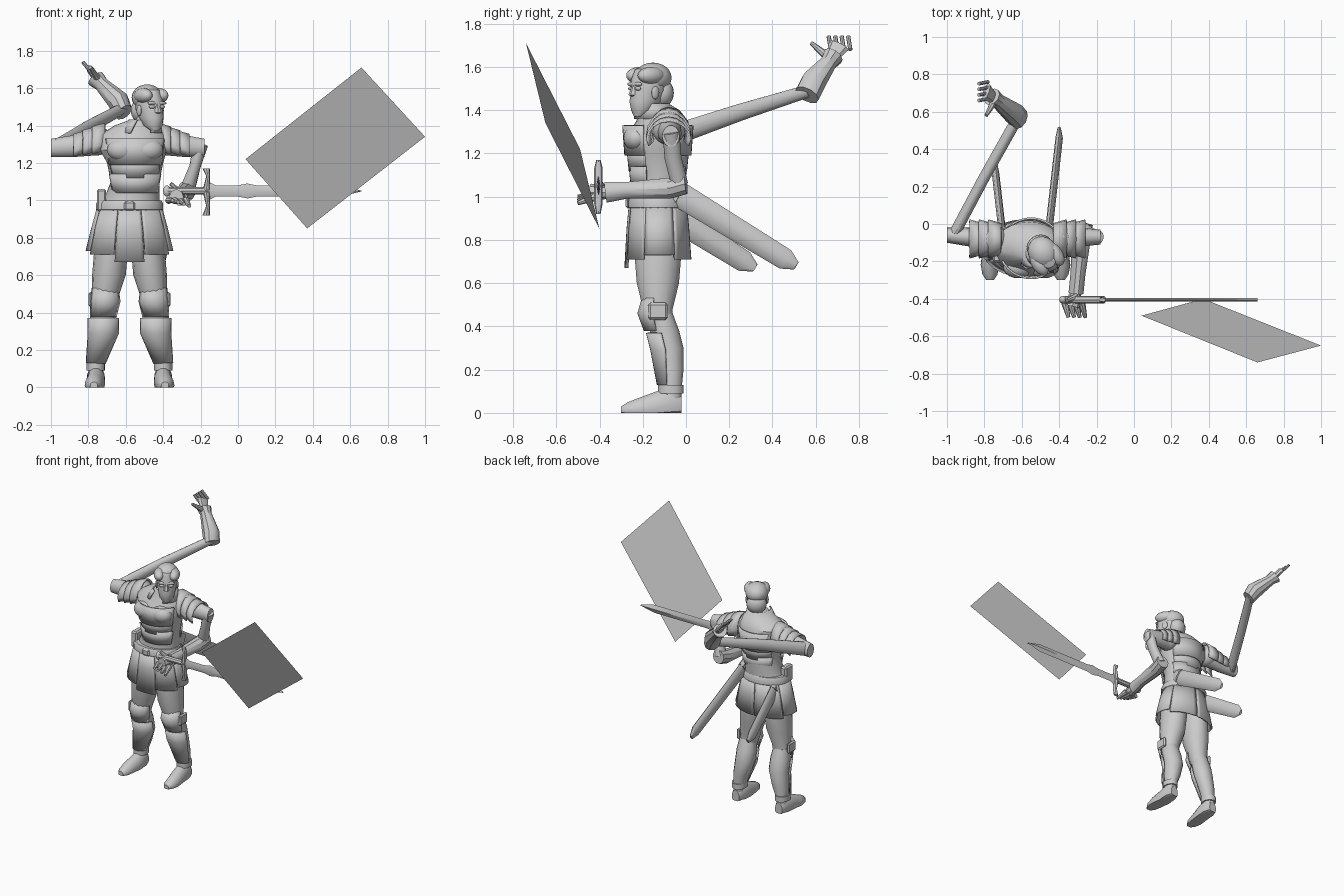
import bpy
import bmesh
from math import cos, sin, radians
from mathutils import Vector, Matrix

cube = bpy.data.objects.get("Cube")
if cube:
    bpy.data.objects.remove(cube, do_unlink=True)

# One plain grey for everything
grey = bpy.data.materials.new("plain grey")
grey.use_nodes = True
tone = (0.6, 0.6, 0.6, 1)
grey.diffuse_color = tone
grey.node_tree.nodes["Principled BSDF"].inputs["Base Color"].default_value = tone

X, Y, Z = Vector((1, 0, 0)), Vector((0, 1, 0)), Vector((0, 0, 1))
MID = -.58  # the body's own centre line
SIDES = (("right", -1), ("left", 1))


def finish(name, bm, matrix=None, thick=0, angle=35):
    """Turn a bmesh into a named, shaded object."""
    if matrix:
        bm.transform(matrix)
    bmesh.ops.recalc_face_normals(bm, faces=bm.faces)
    mesh = bpy.data.meshes.new(name)
    bm.to_mesh(mesh)
    bm.free()
    mesh.materials.append(grey)
    mesh.shade_smooth()
    mesh.set_sharp_from_angle(angle=radians(angle))
    obj = bpy.data.objects.new(name, mesh)
    bpy.context.collection.objects.link(obj)
    if thick:
        solid = obj.modifiers.new("thickness", 'SOLIDIFY')
        solid.thickness = thick
        solid.offset = 0
    return obj


def loft(name, rows, side=X, axis=None, n=14, arc=None, thick=0, matrix=None):
    """Skin ellipses (x, y, z, radius a, radius b); an arc makes an open plate."""
    bm = bmesh.new()
    d = axis or (Vector(rows[-1][:3]) - Vector(rows[0][:3])).normalized()
    u = (side - d * side.dot(d)).normalized()
    v = d.cross(u)
    start, end = arc or (0, 360)
    rings = []
    for x, y, z, a, b in rows:
        ring = []
        for i in range(n + 1 if arc else n):
            t = radians(start + (end - start) * i / n)
            p = Vector((x, y, z)) + u * a * cos(t) + v * b * sin(t)
            p.z = max(p.z, 0)
            ring.append(bm.verts.new(p))
        rings.append(ring)
    for low, high in zip(rings, rings[1:]):
        for i in range(n):
            j = (i + 1) % len(low)
            bm.faces.new((low[i], low[j], high[j], high[i]))
    if not arc:
        bm.faces.new(rings[0])
        bm.faces.new(rings[-1])
    return finish(name, bm, matrix, thick)


def ball(name, centre, size, matrix=None):
    bm = bmesh.new()
    bmesh.ops.create_uvsphere(bm, u_segments=20, v_segments=12, radius=1)
    bm.transform(Matrix.Translation(centre) @ Matrix.Diagonal((*size, 1)))
    return finish(name, bm, matrix)


def block(name, centre, size):
    bm = bmesh.new()
    bmesh.ops.create_cube(bm, size=1)
    bm.transform(Matrix.Translation(centre) @ Matrix.Diagonal((*size, 1)))
    bmesh.ops.bevel(bm, geom=bm.edges[:], offset=.01, segments=1, affect='EDGES')
    return finish(name, bm)


def rod(name, a, b, r, tip=None, side=X):
    return loft(name, [(*a, r, r), (*b, tip or r, tip or r)], side, n=8)


# Torso, belt and collar
loft("torso", [(-.58, -.13, .9, .16, .12), (-.57, -.12, 1, .15, .12), (-.55, -.12, 1.1, .13, .12),
               (-.55, -.13, 1.2, .15, .14), (-.56, -.13, 1.27, .18, .15), (-.56, -.11, 1.35, .18, .12),
               (-.54, -.12, 1.4, .12, .09), (-.52, -.14, 1.43, .06, .06)], axis=Z, n=24)
loft("belt", [(-.58, -.13, z, r, r - .04) for z, r in ((.94, .17), (.95, .18), (.98, .18), (1, .17))],
     axis=Z, n=24)
loft("collar", [(-.52, -.15, 1.36, .11, .1), (-.5, -.16, 1.43, .08, .08)], axis=Z, n=20,
     arc=(-60, 240), thick=.01)
loft("neck", [(-.52, -.14, 1.35, .06, .06), (-.48, -.16, 1.47, .05, .05)], axis=Z)

# Layered breastplate, waist lames and back plate
for name, z, height, r, depth in (("breastplate", 1.19, .14, .16, .16), ("rib_lame", 1.12, .1, .14, .14),
                                  ("waist_lame", 1.04, .1, .14, .13)):
    for place, arc in (("front", (205, 335)), ("back", (30, 150))):
        loft(f"{place}_{name}", [(-.55, -.13, z, r - .01, depth - .01),
                                 (-.55, -.13, z + height, r + .01, depth)],
             axis=Z, arc=arc, thick=.01)
for name, s in SIDES:
    ball(f"{name}_chest_plate", (-.55 + s * .07, -.23, 1.27), (.08, .06, .06))
block("belt_buckle", (MID, -.27, .97), (.06, .02, .05))
block("right_pouch", (-.73, -.16, 1), (.05, .09, .12))

# Skirt of overlapping panels, the front one longer
for i, (start, end, hem) in enumerate(((250, 290, .67), (291, 335, .71), (336, 390, .73), (391, 449, .71),
                                       (451, 509, .71), (510, 564, .73), (565, 609, .71))):
    loft(f"skirt_panel_{i}", [(MID, -.13, .96, .17, .13), (MID, -.13, .85, .2, .14),
                              (MID, -.13, hem, .23, .15)],
         axis=Z, n=8, arc=(start, end), thick=.01)

# Legs, boots and knee armour
for name, s in SIDES:
    def at(dx, *rest):
        return (MID + s * dx, *rest)

    loft(f"{name}_thigh", [at(.09, -.13, .92, .08, .11), at(.1, -.13, .72, .09, .11),
                           at(.11, -.13, .6, .09, .1), at(.13, -.13, .48, .07, .07),
                           at(.14, -.12, .41, .06, .06)], axis=Z)
    loft(f"{name}_shin", [at(.14, -.12, .46, .06, .06), at(.14, -.1, .38, .07, .07),
                          at(.14, -.08, .3, .07, .07), at(.16, -.07, .2, .06, .06),
                          at(.18, -.07, .1, .04, .05), at(.18, -.07, .05, .04, .05)], axis=Z)
    loft(f"{name}_greave", [at(.14, -.1, .37, .08, .08), at(.14, -.08, .29, .08, .08),
                            at(.18, -.08, .13, .05, .05)], axis=Z, arc=(190, 350), thick=.01)
    loft(f"{name}_knee_plate", [at(.13, -.13, .53, .07, .07), at(.13, -.13, .46, .08, .09),
                                at(.14, -.12, .38, .07, .07)], axis=Z, n=6, arc=(195, 345), thick=.01)
    block(f"{name}_knee_wing", at(.21, -.13, .47), (.02, .09, .08))
    loft(f"{name}_boot", [at(.18, -.02, .03, .03, .05), at(.18, -.07, .04, .05, .08),
                          at(.18, -.14, .02, .05, .08), at(.19, -.22, .01, .05, .06),
                          at(.19, -.27, .01, .04, .04), at(.19, -.3, .01, .02, .02)], axis=-Y)
    loft(f"{name}_ankle_cuff", [at(.18, -.07, .09, .05, .06), at(.18, -.07, .13, .05, .06)], axis=Z)

    # Shoulder lames
    ball(f"{name}_shoulder", (-.57 + s * .18, -.08, 1.32), (.07, .08, .08))
    for k in range(3):
        x, drop = -.57 + s * (.14 + .05 * k), .01 * k
        loft(f"{name}_pauldron_{k}", [(x, -.08, 1.31 - drop, .08, .1 - drop),
                                      (x + s * .07, -.08, 1.29 - drop, .1, .1 - drop)],
             side=Y, axis=X, n=10, arc=(-25, 205), thick=.01)

# Head, turned towards the sword arm
turn = Matrix.Translation((-.475, -.17, 0)) @ Matrix.Rotation(radians(32), 4, 'Z')
loft("head", [(0, -.06, 1.37, .02, .02), (0, -.04, 1.4, .05, .05), (0, -.02, 1.44, .06, .08),
              (0, 0, 1.49, .07, .09), (0, 0, 1.54, .07, .09), (0, 0, 1.59, .05, .07),
              (0, .01, 1.61, .02, .03)], axis=Z, n=20, matrix=turn)
loft("nose", [(0, -.08, 1.52, .01, .01), (0, -.09, 1.47, .02, .02), (0, -.08, 1.46, .01, .01)],
     axis=Z, n=6, matrix=turn)
ball("mouth", (0, -.08, 1.43), (.02, .01, .01), turn)
ball("hair_cap", (0, .02, 1.55), (.08, .09, .07), turn)
ball("hair_roll", (0, .06, 1.48), (.07, .06, .07), turn)
for name, s in SIDES:
    ball(f"{name}_ear", (s * .07, -.01, 1.48), (.01, .02, .03), turn)
    ball(f"{name}_eye", (s * .03, -.08, 1.5), (.02, .01, .01), turn)
    ball(f"{name}_brow", (s * .03, -.08, 1.52), (.03, .01, .01), turn)
    ball(f"{name}_hair_wave", (s * .05, -.02, 1.56), (.04, .07, .04), turn)

# Raised right arm
loft("right_upper_arm", [(-.74, -.08, 1.31, .06, .07), (-.88, -.07, 1.29, .05, .06),
                         (-1, -.06, 1.28, .04, .05)], side=Y, axis=-X)
loft("right_forearm", [(-.97, -.07, 1.28, .03, .05), (-.8, .25, 1.39, .03, .04),
                       (-.62, .57, 1.49, .03, .03)])
loft("right_gauntlet", [(-.61, .56, 1.47, .06, .05), (-.64, .59, 1.53, .06, .06),
                        (-.73, .66, 1.62, .04, .04), (-.76, .68, 1.65, .05, .05)], side=Y, n=10)
loft("right_palm", [(-.75, .67, 1.64, .03, .02), (-.79, .71, 1.7, .05, .02)], side=Y, n=8)
for i in range(4):
    y = .66 + .03 * i
    rod(f"right_finger_{i}", (-.78, y + .01, 1.68), (-.83, y, 1.74), .01)
rod("right_thumb", (-.75, .65, 1.65), (-.79, .58, 1.71), .02, .01)

# Bent left arm with its hand on the hilt
loft("left_upper_arm", [(-.4, -.08, 1.31, .06, .07), (-.28, -.07, 1.29, .05, .06),
                        (-.18, -.07, 1.28, .04, .05)], side=Y, axis=X)
loft("left_elbow", [(-.2, -.07, 1.3, .04, .04), (-.23, -.06, 1.18, .03, .04), (-.27, -.03, 1.06, .04, .04)])
loft("left_gauntlet", [(-.27, 0, 1.06, .05, .05), (-.28, -.07, 1.04, .05, .05), (-.3, -.27, 1.03, .04, .04),
                       (-.31, -.37, 1.02, .04, .05)], n=10)
loft("left_palm", [(-.31, -.36, 1.02, .03, .03), (-.33, -.44, 1.02, .04, .04)], n=8)
for i in range(4):
    x = -.37 + .03 * i
    rod(f"left_finger_{i}", (x, -.42, 1), (x + .02, -.5, 1 - .01 * i), .02, .01)
rod("left_thumb", (-.31, -.39, 1.04), (-.36, -.41, 1.09), .02, .01)

# Sword
ball("pommel", (-.38, -.405, 1.05), (.02, .02, .03))
rod("grip", (-.38, -.405, 1.05), (-.16, -.405, 1.05), .02, side=Y)
loft("crossguard", [(-.17, -.405, .92, .02, .01), (-.16, -.405, .97, .01, .02), (-.17, -.405, 1.05, .02, .02),
                    (-.16, -.405, 1.13, .01, .02), (-.17, -.405, 1.17, .02, .01)], axis=Z, n=8)
loft("blade", [(x, -.405, 1.05, .01, h) for x, h in ((-.16, .05), (-.12, .03), (0, .03), (.05, .04),
                                                    (.1, .03), (.55, .03), (.66, .002))],
     side=Y, axis=X, n=4)

# Scabbards
for name, top, end, tip in (("left", (-.46, -.08, 1.04), (-.4, .46, .71), (-.4, .51, .68)),
                            ("right", (-.7, -.08, .92), (-.74, .27, .7), (-.74, .32, .67))):
    loft(f"{name}_scabbard", [(*top, .02, .06), (*end, .02, .05), (*tip, .01, .02)], n=8)
    loft(f"{name}_scabbard_mouth", [(*top, .03, .06), (*Vector(top).lerp(end, .1), .03, .06)], n=8)

# Floating flat panel
bm = bmesh.new()
bm.faces.new([bm.verts.new(p) for p in ((.66, -.74, 1.71), (1, -.65, 1.34),
                                        (.37, -.4, .85), (.04, -.49, 1.22))])
finish("floating_panel", bm)
